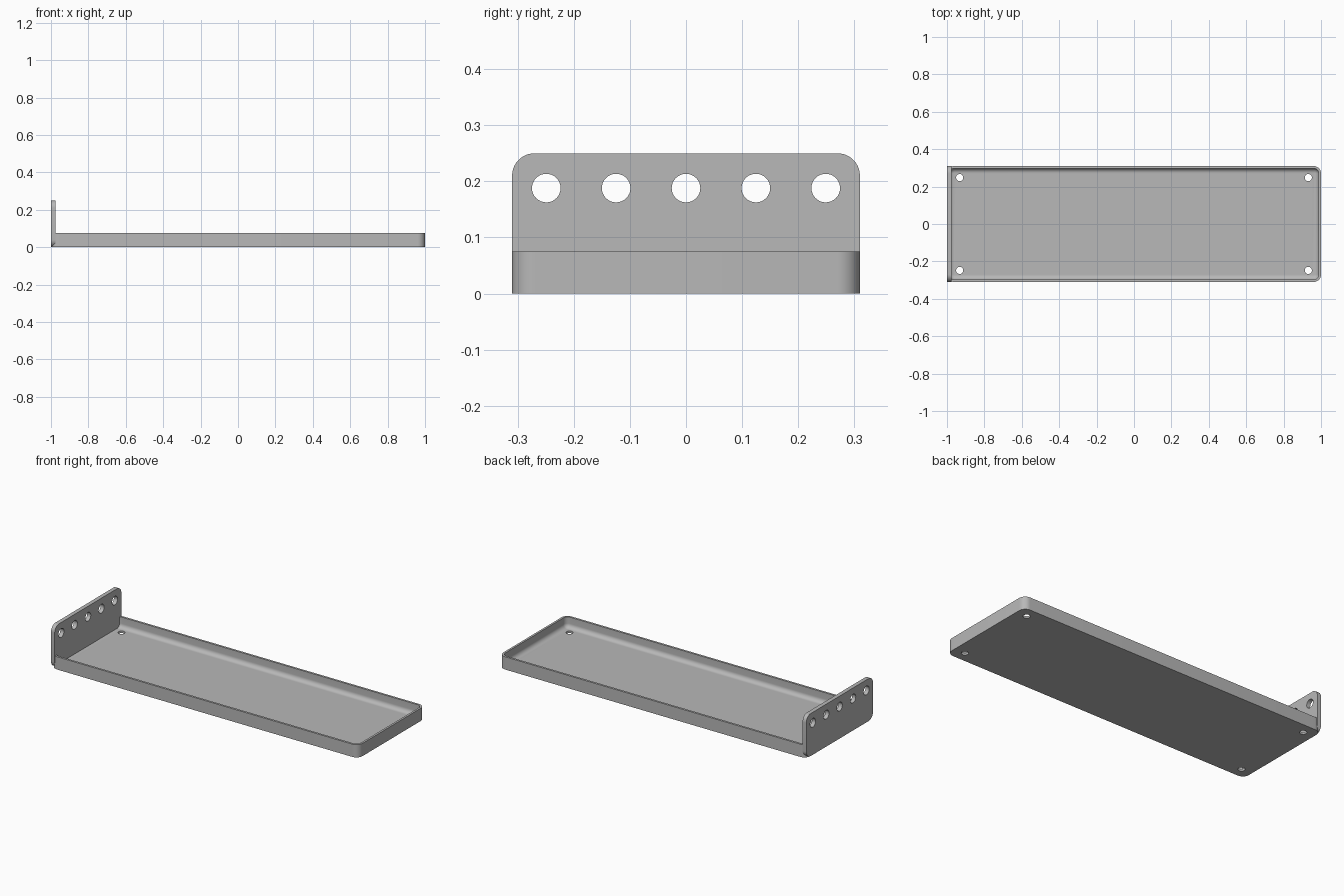
import bpy
import bmesh
from math import cos, sin, pi
from mathutils import Matrix, Vector

if "Cube" in bpy.data.objects:
    bpy.data.objects.remove(bpy.data.objects["Cube"])

LENGTH, WIDTH, RIM_H = 2.0, 0.62, 0.075
WALL, FLOOR, FILLET, CORNER = 0.0125, 0.0125, 0.025, 0.04
PLATE_T, PLATE_H = 0.024, 0.25

grey = bpy.data.materials.new("grey")
grey.use_nodes = True
grey.diffuse_color = (0.48, 0.48, 0.48, 1)
grey.node_tree.nodes["Principled BSDF"].inputs["Base Color"].default_value = grey.diffuse_color


def rounded_rect(width, height, radius, steps=10):
    """Counter-clockwise outline centred on the origin."""
    points = []
    for k, (sx, sy) in enumerate([(1, 1), (-1, 1), (-1, -1), (1, -1)]):
        for i in range(steps + 1):
            a = (k + i / steps) * pi / 2
            points.append((sx * (width / 2 - radius) + radius * cos(a),
                           sy * (height / 2 - radius) + radius * sin(a)))
    return points


def loft(name, rings):
    """Skin a stack of matching rings and cap both ends."""
    bm = bmesh.new()
    loops = [[bm.verts.new(p) for p in ring] for ring in rings]
    for a, b in zip(loops, loops[1:]):
        for i in range(len(a)):
            j = (i + 1) % len(a)
            bm.faces.new((a[i], a[j], b[j], b[i]))
    bm.faces.new(loops[0][::-1])
    bm.faces.new(loops[-1])
    bmesh.ops.recalc_face_normals(bm, faces=bm.faces)
    mesh = bpy.data.meshes.new(name)
    bm.to_mesh(mesh)
    bm.free()
    mesh.materials.append(grey)
    obj = bpy.data.objects.new(name, mesh)
    bpy.context.collection.objects.link(obj)
    return obj


def drill(obj, centres, radius, axis):
    """Cut round holes along an axis, then smooth the part."""
    bm = bmesh.new()
    turn = Vector((0, 0, 1)).rotation_difference(Vector(axis)).to_matrix().to_4x4()
    for c in centres:
        bmesh.ops.create_cone(bm, cap_ends=True, segments=32, radius1=radius, radius2=radius,
                              depth=0.1, matrix=Matrix.Translation(c) @ turn)
    mesh = bpy.data.meshes.new("hole_cutter")
    bm.to_mesh(mesh)
    bm.free()
    mesh.materials.append(grey)
    cutter = bpy.data.objects.new("hole_cutter", mesh)
    cutter.hide_render = True
    bpy.context.collection.objects.link(cutter)
    mod = obj.modifiers.new("holes", 'BOOLEAN')
    mod.operation, mod.solver, mod.object = 'DIFFERENCE', 'EXACT', cutter
    bpy.ops.object.select_all(action='DESELECT')
    bpy.context.view_layer.objects.active = obj
    obj.select_set(True)
    bpy.ops.object.modifier_apply(modifier=mod.name)
    bpy.data.objects.remove(cutter)
    bpy.ops.object.shade_smooth_by_angle(angle=pi / 6)


# Tray: outer wall, rim, inner wall and a filleted floor
def tray_ring(inset, z):
    outline = rounded_rect(LENGTH - 2 * inset, WIDTH - 2 * inset, CORNER - inset)
    return [(x, y, z) for x, y in outline]


rings = [tray_ring(0, 0), tray_ring(0, RIM_H), tray_ring(WALL, RIM_H)]
for i in range(9):
    a = i / 8 * pi / 2
    rings.append(tray_ring(WALL + FILLET * (1 - cos(a)), FLOOR + FILLET * (1 - sin(a))))
tray = loft("tray", rings)
drill(tray, [(x, y, 0) for x in (-0.932, 0.932) for y in (-0.248, 0.248)], 0.019, (0, 0, 1))

# Upright end plate with a row of five holes
outline = rounded_rect(WIDTH, PLATE_H, CORNER)
plate = loft("end_plate", [[(x, y, z + PLATE_H / 2) for y, z in outline]
                           for x in (-LENGTH / 2, -LENGTH / 2 + PLATE_T)])
drill(plate, [(-LENGTH / 2, i * 0.1245, 0.188) for i in range(-2, 3)], 0.0255, (1, 0, 0))
